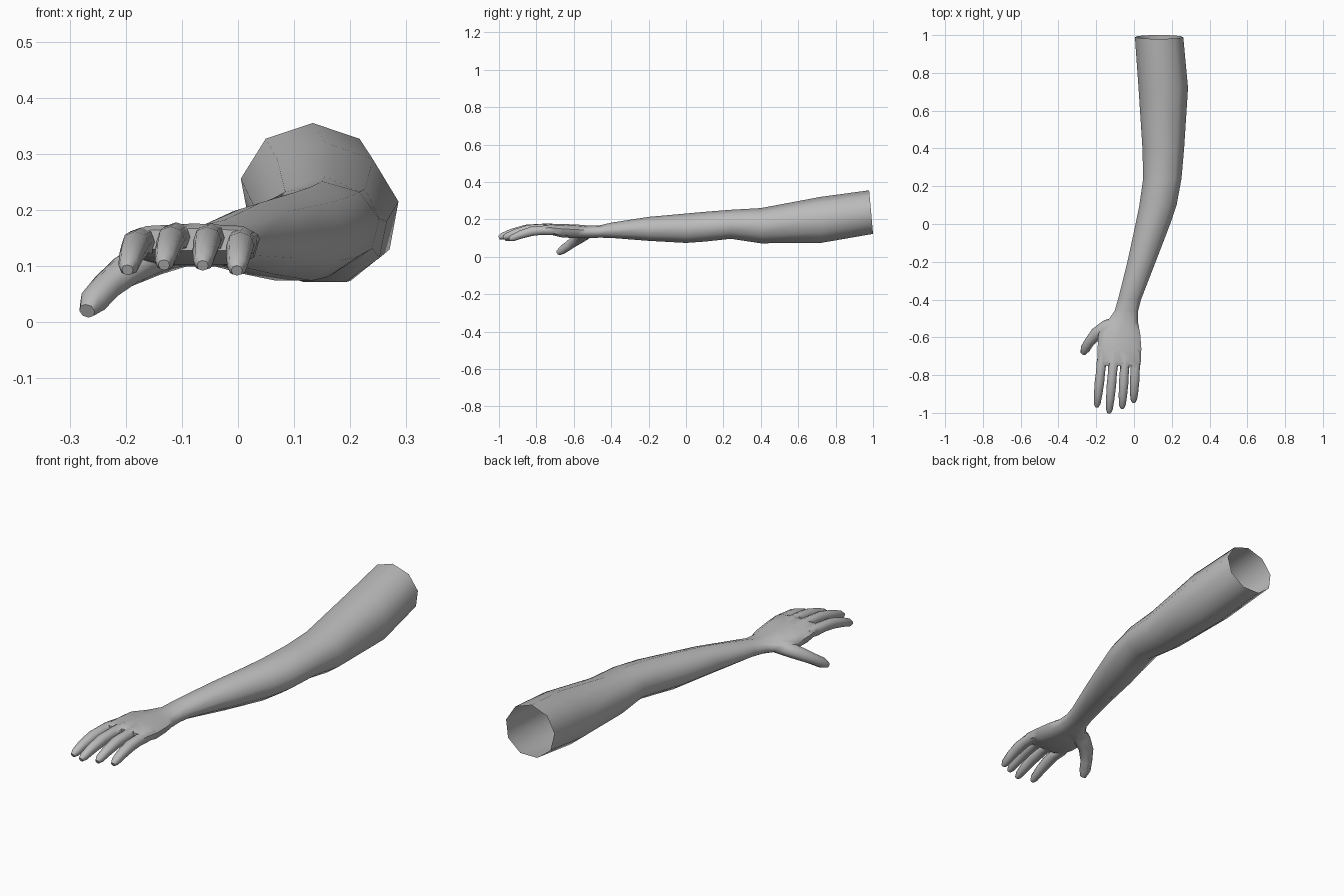
import bpy, bmesh, math
from mathutils import Vector

cube = bpy.data.objects.get("Cube")
if cube:
    bpy.data.objects.remove(cube, do_unlink=True)

skin = bpy.data.materials.new("plain grey")
skin.use_nodes = True
grey = (0.5, 0.5, 0.5, 1)
skin.diffuse_color = grey
skin.node_tree.nodes["Principled BSDF"].inputs["Base Color"].default_value = grey


def power(v, e):
    return math.copysign(abs(v) ** e, v)


def tube(name, rings, sides, axis=None):
    """Loft through rings of (x, y, z, half width, half height, roundness)."""
    bm = bmesh.new()
    centres = [Vector(r[:3]) for r in rings]
    loops = []
    for i, (c, r) in enumerate(zip(centres, rings)):
        ahead = centres[min(i + 1, len(rings) - 1)]
        behind = centres[max(i - 1, 0)]
        t = axis or (ahead - behind).normalized()
        side = t.cross(Vector((0, 0, 1))).normalized()
        up = side.cross(t)
        loop = []
        for k in range(sides):
            a = math.pi / 2 + math.tau * k / sides
            loop.append(bm.verts.new(c + side * r[3] * power(math.cos(a), r[5])
                                     + up * r[4] * power(math.sin(a), r[5])))
        loops.append(loop)
    for a, b in zip(loops, loops[1:]):
        for k in range(sides):
            j = (k + 1) % sides
            bm.faces.new((a[k], a[j], b[j], b[k]))
    bm.faces.new(loops[0])
    bm.faces.new(loops[-1])
    bmesh.ops.recalc_face_normals(bm, faces=bm.faces)
    mesh = bpy.data.meshes.new(name)
    bm.to_mesh(mesh)
    bm.free()
    mesh.materials.append(skin)
    ob = bpy.data.objects.new(name, mesh)
    bpy.context.collection.objects.link(ob)
    return ob


# Upper arm, elbow, forearm, wrist and palm
arm = tube("arm", [
    (.133, .99, .235, .13, .12, 1),
    (.155, .72, .193, .133, .127, 1),
    (.155, .40, .163, .112, .097, 1),
    (.15, .24, .171, .103, .08, 1),
    (.127, .10, .158, .1, .082, 1),
    (.1, 0, .15, .093, .081, 1),
    (.04, -.20, .147, .076, .066, 1),
    (-.024, -.40, .14, .062, .042, 1),
    (-.04, -.46, .134, .063, .034, .9),
    (-.062, -.52, .132, .084, .034, .8),
    (-.078, -.58, .135, .112, .037, .75),
    (-.077, -.66, .138, .117, .037, .7),
    (-.078, -.73, .147, .115, .029, .65),
    (-.078, -.752, .147, .108, .02, .65),
], 9, Vector((0, -1, 0)))

# Fingers: base x, tip x, tip y, knuckle height
parts = []
for name, bx, tx, ty, z in [("index_finger", -.166, -.197, -.968, .143),
                            ("middle_finger", -.105, -.132, -1, .152),
                            ("ring_finger", -.045, -.063, -.975, .151),
                            ("little_finger", .011, -.002, -.943, .142)]:
    rings = []
    for f, drop, r in [(0, 0, .022), (.18, 0, .026), (.36, .001, .024), (.55, .006, .025),
                       (.78, .024, .022), (.94, .042, .018), (1, .05, .01)]:
        rings.append((bx + (tx - bx) * f, -.68 + (ty + .68) * f, z - drop, r, r, .85))
    parts.append(tube(name, rings, 8))

# Thumb
parts.append(tube("thumb", [
    (-.08, -.52, .13, .034, .026, 1),
    (-.145, -.55, .118, .042, .034, 1),
    (-.2, -.583, .092, .034, .031, 1),
    (-.235, -.623, .063, .027, .026, 1),
    (-.258, -.66, .037, .026, .024, 1),
    (-.269, -.685, .02, .015, .014, 1),
], 8))

# Merge the digits into one skin
bpy.context.view_layer.objects.active = arm
for part in parts:
    mod = arm.modifiers.new("join", 'BOOLEAN')
    mod.operation = 'UNION'
    mod.solver = 'EXACT'
    mod.object = part
    bpy.ops.object.modifier_apply(modifier=mod.name)
    bpy.data.objects.remove(part, do_unlink=True)

# Open the shoulder end and slant its rim
bm = bmesh.new()
bm.from_mesh(arm.data)
cap = [f for f in bm.faces if f.calc_center_median().y > .98]
bmesh.ops.delete(bm, geom=cap, context='FACES_ONLY')
for v in bm.verts:
    if v.co.y > .95:
        v.co.y += (.235 - v.co.z) * .09
bm.to_mesh(arm.data)
bm.free()

bpy.ops.object.select_all(action='DESELECT')
arm.select_set(True)
bpy.ops.object.shade_smooth_by_angle(angle=math.radians(65))
